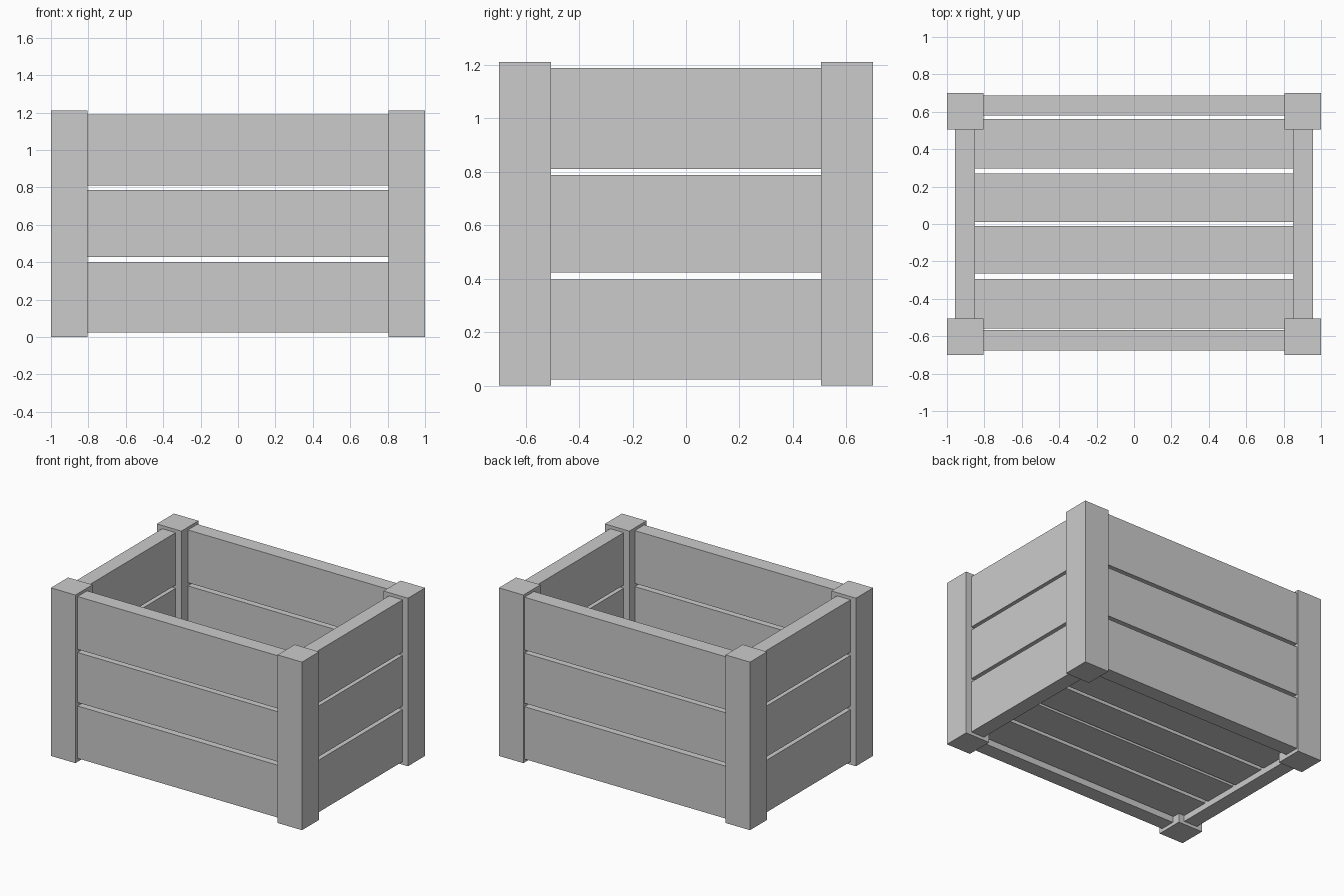
import bpy

if "Cube" in bpy.data.objects:
    bpy.data.objects.remove(bpy.data.objects["Cube"])


def box(name, x, y, z):
    """Box spanning the given (min, max) range on each axis."""
    bpy.ops.mesh.primitive_cube_add(size=1)
    ob = bpy.context.object
    ob.name = name
    ob.location = [(a + b) / 2 for a, b in (x, y, z)]
    ob.scale = [b - a for a, b in (x, y, z)]
    bpy.ops.object.transform_apply(location=True, rotation=False, scale=True)
    return ob


# Corner posts
for x_name, x in (("left", (-1.0, -0.805)), ("right", (0.805, 1.0))):
    for y_name, y in (("front", (-0.70, -0.505)), ("back", (0.505, 0.70))):
        box(f"{y_name}_{x_name}_post", x, y, (0, 1.21))

# Wall boards, three rows per side, ends butted against the posts
rows_long = ((0.025, 0.402), (0.427, 0.787), (0.81, 1.19))
rows_short = ((0.022, 0.397), (0.422, 0.787), (0.81, 1.187))
for i in range(3):
    box(f"front_board_{i + 1}", (-0.805, 0.805), (-0.675, -0.567), rows_long[i])
    box(f"back_board_{i + 1}", (-0.805, 0.805), (0.58, 0.688), rows_long[i])
    box(f"left_board_{i + 1}", (-0.957, -0.85), (-0.505, 0.505), rows_short[i])
    box(f"right_board_{i + 1}", (0.85, 0.957), (-0.505, 0.505), rows_short[i])

# Floor slats, raised slightly above the bottom edge of the walls
slats = ((-0.56, -0.294), (-0.265, -0.01), (0.012, 0.27), (0.298, 0.562))
for i, y in enumerate(slats):
    box(f"floor_slat_{i + 1}", (-0.85, 0.85), y, (0.065, 0.165))
